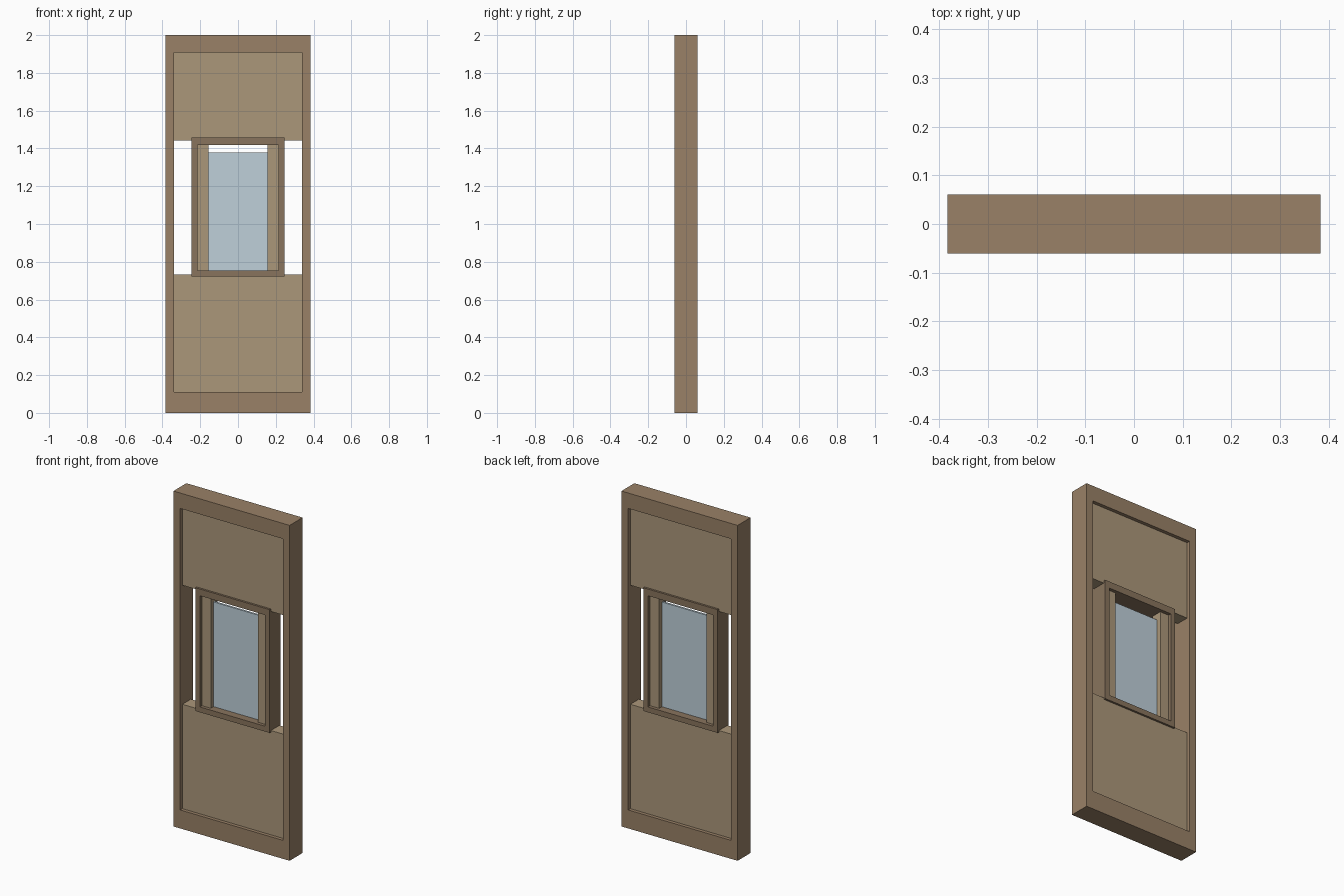
import bpy
import bmesh

if "Cube" in bpy.data.objects:
    bpy.data.objects.remove(bpy.data.objects["Cube"])


def material(name, color):
    m = bpy.data.materials.new(name)
    m.diffuse_color = (*color, 1)
    m.use_nodes = True
    m.node_tree.nodes["Principled BSDF"].inputs["Base Color"].default_value = m.diffuse_color
    return m


frame_wood = material("frame_wood", (0.32, 0.22, 0.135))
panel_wood = material("panel_wood", (0.41, 0.31, 0.195))
window_wood = material("window_wood", (0.25, 0.175, 0.11))
glass_blue = material("glass_blue", (0.52, 0.63, 0.70))


def finish(bm, name, mat):
    bmesh.ops.recalc_face_normals(bm, faces=bm.faces)
    mesh = bpy.data.meshes.new(name)
    bm.to_mesh(mesh)
    bm.free()
    mesh.materials.append(mat)
    ob = bpy.data.objects.new(name, mesh)
    bpy.context.collection.objects.link(ob)
    return ob


def box(name, x0, x1, z0, z1, d, mat):
    """Board spanning x0..x1, z0..z1 and y from -d to d."""
    bm = bmesh.new()
    bmesh.ops.create_cube(bm, size=1)
    for v in bm.verts:
        v.co = (x1 if v.co.x > 0 else x0, d if v.co.y > 0 else -d,
                z1 if v.co.z > 0 else z0)
    return finish(bm, name, mat)


def ring(name, outer, inner, d, mat):
    """Rectangular frame; outer and inner are (half width, bottom, top)."""
    bm = bmesh.new()
    loops = []
    for (w, z0, z1), y in ((outer, -d), (inner, -d), (inner, d), (outer, d)):
        loops.append([bm.verts.new((x, y, z))
                      for x, z in ((-w, z0), (w, z0), (w, z1), (-w, z1))])
    for k in range(4):
        a, b = loops[k], loops[(k + 1) % 4]
        for i in range(4):
            j = (i + 1) % 4
            bm.faces.new((a[i], a[j], b[j], b[i]))
    return finish(bm, name, mat)


# Outer door frame
ring("outer_frame", (0.383, 0, 2), (0.339, 0.11, 1.908), 0.061, frame_wood)

# Recessed panels above and below the opening
box("upper_panel", -0.339, 0.339, 1.442, 1.908, 0.04, panel_wood)
box("lower_panel", -0.339, 0.339, 0.11, 0.732, 0.04, panel_wood)

# Window frame between the panels
ring("window_frame", (0.245, 0.722, 1.457), (0.215, 0.754, 1.417), 0.052,
     window_wood)

# Side strips inside the window frame
for side, x0, x1 in (("left", -0.215, -0.157), ("right", 0.155, 0.215)):
    box(side + "_window_strip", x0, x1, 0.754, 1.417, 0.032, panel_wood)

# Glass pane, stopping just short of the top
box("glass_pane", -0.157, 0.155, 0.754, 1.378, 0.006, glass_blue)
